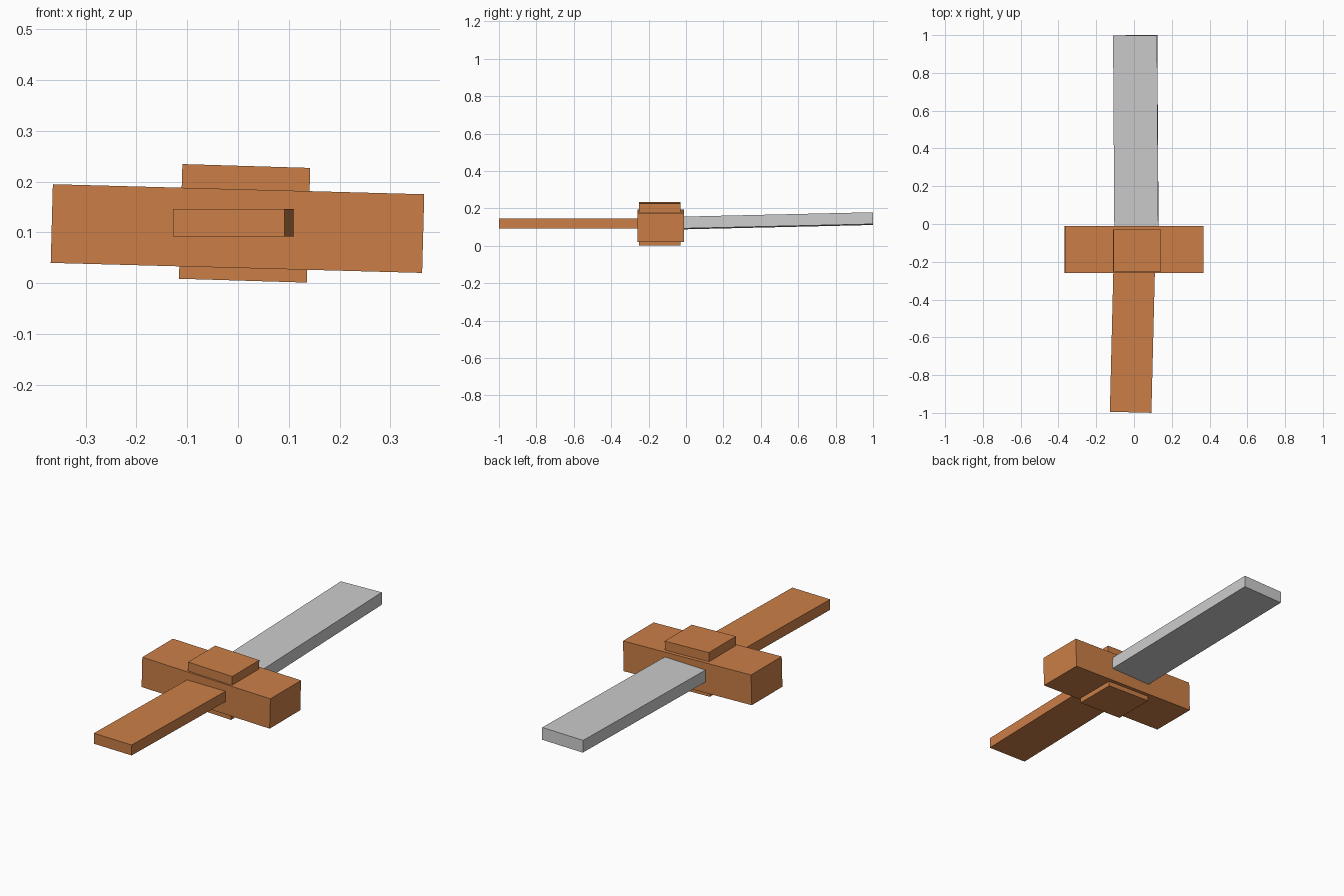
import bpy
from mathutils import Euler

if "Cube" in bpy.data.objects:
    bpy.data.objects.remove(bpy.data.objects["Cube"])


def material(name, rgb):
    m = bpy.data.materials.new(name)
    m.diffuse_color = (*rgb, 1.0)
    m.use_nodes = True
    m.node_tree.nodes["Principled BSDF"].inputs["Base Color"].default_value = m.diffuse_color
    return m


copper = material("copper_orange", (0.60, 0.212, 0.063))
steel = material("light_grey", (0.60, 0.60, 0.60))


def box(name, size, centre, tilt, mat):
    """Slightly tilted rectangular block."""
    bpy.ops.mesh.primitive_cube_add(size=1, location=centre, rotation=Euler(tilt))
    ob = bpy.context.object
    ob.name = name
    ob.scale = size
    ob.data.materials.append(mat)
    return ob


# Grip, running from the front end into the guard
box("handle", (0.22, 0.76, 0.054), (-0.0085, -0.617, 0.119), (0, 0, -0.0247), copper)

# Wide crossguard
box("guard", (0.732, 0.25, 0.155), (-0.001, -0.135, 0.1075), (0, 0.027, 0), copper)

# Block passing through the middle of the guard
box("guard_core", (0.252, 0.221, 0.226), (0.013, -0.14, 0.1178), (0, 0.03, 0), copper)

# Flat blade, rising a little toward its tip
box("blade", (0.233, 1.02, 0.063), (0.0095, 0.489, 0.1335), (0.023, -0.022, 0.006), steel)
